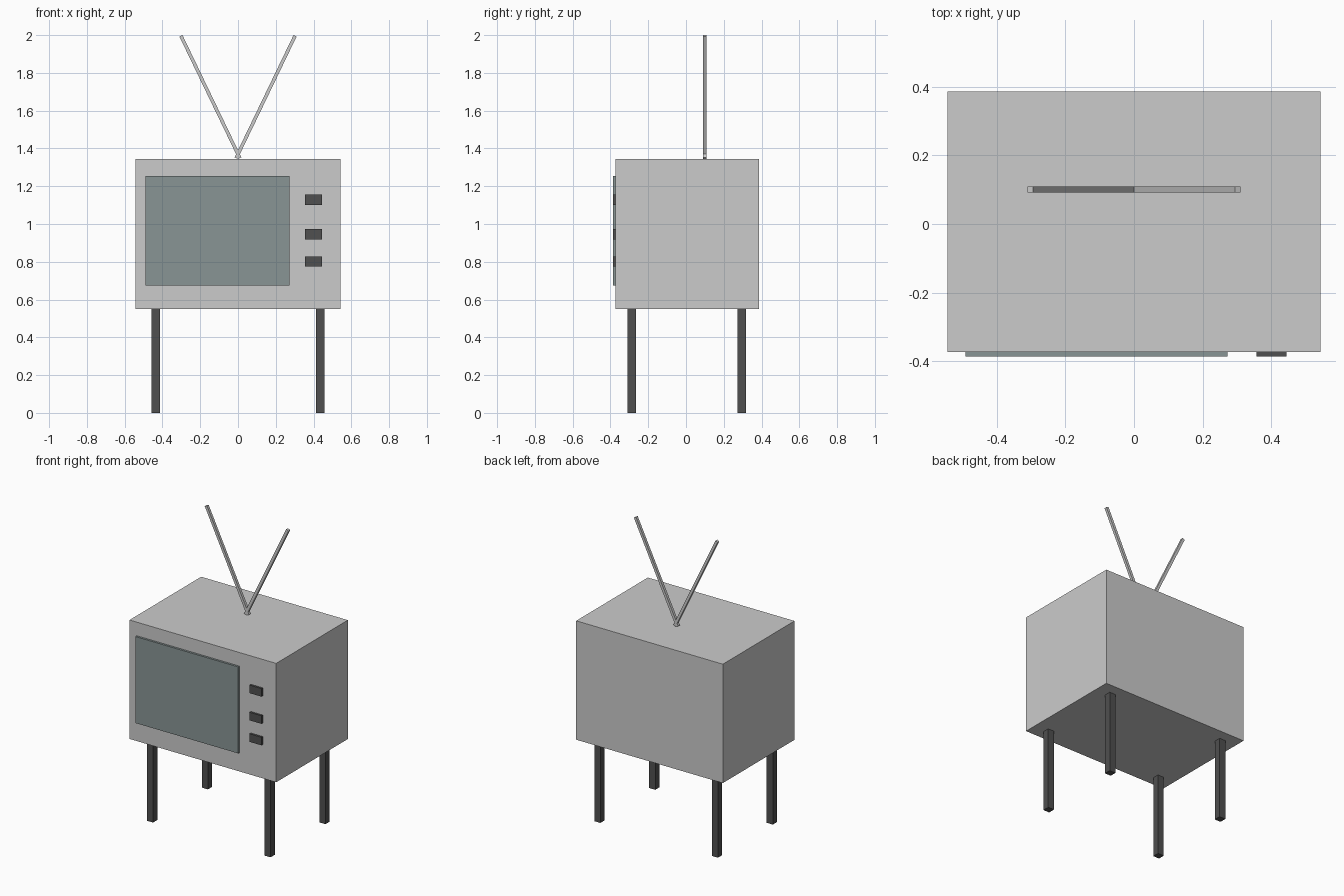
import bpy
from mathutils import Matrix, Vector

if "Cube" in bpy.data.objects:
    bpy.data.objects.remove(bpy.data.objects["Cube"])


def material(name, rgb):
    mat = bpy.data.materials.new(name)
    mat.diffuse_color = (*rgb, 1)
    mat.use_nodes = True
    mat.node_tree.nodes["Principled BSDF"].inputs["Base Color"].default_value = mat.diffuse_color
    return mat


def box(name, lo, hi, mat=None):
    """Axis-aligned box between two corners."""
    lo, hi = Vector(lo), Vector(hi)
    bpy.ops.mesh.primitive_cube_add(size=1)
    obj = bpy.context.object
    obj.name = name
    obj.data.transform(Matrix.Translation((lo + hi) / 2) @ Matrix.Diagonal((*(hi - lo), 1)))
    if mat:
        obj.data.materials.append(mat)
    return obj


def rod(name, start, end, width):
    """Square rod between two points."""
    start, end = Vector(start), Vector(end)
    axis = end - start
    half = width / 2
    obj = box(name, (-half, -half, -axis.length / 2), (half, half, axis.length / 2))
    tilt = Vector((0, 0, 1)).rotation_difference(axis).to_matrix().to_4x4()
    obj.data.transform(Matrix.Translation((start + end) / 2) @ tilt)
    return obj


glass = material("screen_glass", (0.25, 0.30, 0.30))
dark = material("dark_plastic", (0.08, 0.08, 0.08))

FRONT, BACK = -0.372, 0.386

# Cabinet, with the screen and controls standing proud of its front
box("cabinet", (-0.543, FRONT, 0.549), (0.543, BACK, 1.345))
box("screen", (-0.49, -0.386, 0.675), (0.272, FRONT + 0.01, 1.254), glass)
for i, z in enumerate((1.128, 0.946, 0.802)):
    box(f"control_knob_{i + 1}", (0.356, -0.386, z - 0.027), (0.444, FRONT + 0.01, z + 0.027), dark)

# Four square legs
for side, x in (("left", -0.435), ("right", 0.435)):
    for end, y in (("front", -0.287), ("back", 0.294)):
        box(f"{end}_{side}_leg", (x - 0.0225, y - 0.0225, 0), (x + 0.0225, y + 0.0225, 0.549), dark)

# Antenna rods crossing just above the cabinet
for side, s in (("left", -1), ("right", 1)):
    rod(f"{side}_antenna", (-0.01 * s, 0.1, 1.349), (0.302 * s, 0.1, 1.996), 0.018)
